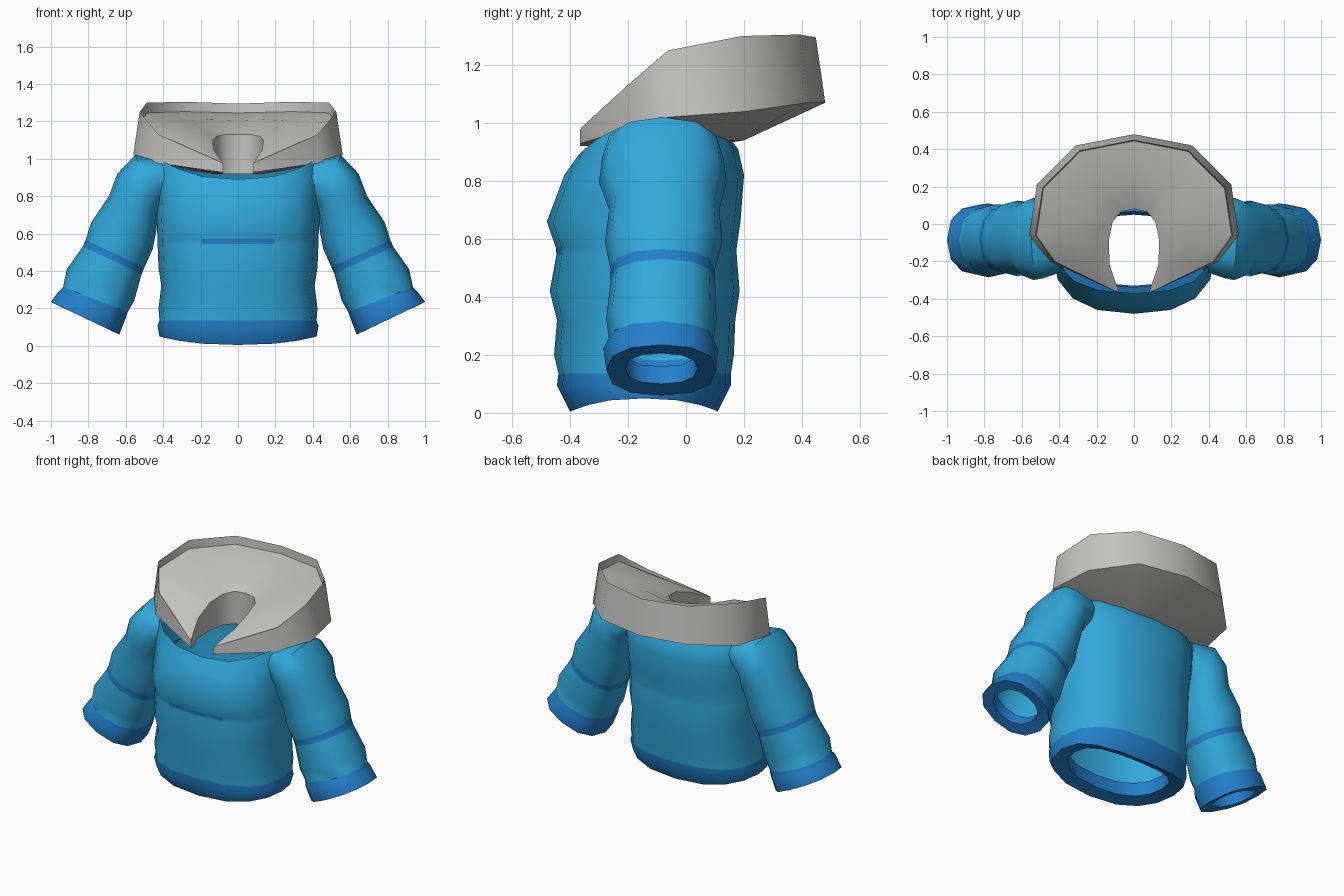
import bpy, bmesh, math
from mathutils import Vector

if "Cube" in bpy.data.objects:
    bpy.data.objects.remove(bpy.data.objects["Cube"])


def material(name, color):
    m = bpy.data.materials.new(name)
    m.diffuse_color = (*color, 1)
    m.use_nodes = True
    m.node_tree.nodes["Principled BSDF"].inputs["Base Color"].default_value = m.diffuse_color
    return m


LIGHT = material("light blue", (0.03, 0.39, 0.71))
DARK = material("dark blue", (0.017, 0.215, 0.6))
GREY = material("soft grey", (0.54, 0.54, 0.53))


def loft(name, rings, mats, rule, closed=True, caps=False, angle=40):
    """Skin a list of point rings; rule(row, centre) gives each face's material."""
    bm = bmesh.new()
    rows = [[bm.verts.new(p) for p in ring] for ring in rings]
    n = len(rows[0])
    for r in range(len(rows) - 1):
        for i in range(n if closed else n - 1):
            j = (i + 1) % n
            f = bm.faces.new((rows[r][i], rows[r][j], rows[r + 1][j], rows[r + 1][i]))
            f.material_index = rule(r, f.calc_center_median())
    if caps:
        bm.faces.new(rows[0])
        bm.faces.new(rows[-1])
    bmesh.ops.recalc_face_normals(bm, faces=bm.faces)
    me = bpy.data.meshes.new(name)
    bm.to_mesh(me)
    bm.free()
    ob = bpy.data.objects.new(name, me)
    bpy.context.collection.objects.link(ob)
    for m in mats:
        me.materials.append(m)
    bpy.ops.object.select_all(action='DESELECT')
    ob.select_set(True)
    bpy.context.view_layer.objects.active = ob
    bpy.ops.object.shade_smooth_by_angle(angle=math.radians(angle))
    return ob


def power(v, e):
    return math.copysign(abs(v) ** e, v)


# --- Torso: z, front y, back y, half width, dip at front, dip at back ---
torso_rows = [
    (0.14, -0.34, 0.07, 0.32, 0.02, 0.02),   # turned-in hem
    (0.06, -0.33, 0.05, 0.33, 0.03, 0.03),
    (0.05, -0.40, 0.11, 0.42, 0.045, 0.045),
    (0.105, -0.445, 0.155, 0.43, 0.01, 0.01),
    (0.135, -0.44, 0.155, 0.42, 0.0, 0.0),
    (0.20, -0.455, 0.165, 0.425, 0, 0),
    (0.32, -0.445, 0.17, 0.41, 0, 0),
    (0.42, -0.47, 0.185, 0.425, 0, 0),
    (0.545, -0.447, 0.175, 0.43, 0, 0),
    (0.57, -0.449, 0.175, 0.43, 0, 0),
    (0.66, -0.48, 0.188, 0.435, 0, 0),
    (0.82, -0.42, 0.20, 0.44, 0, 0),
    (0.91, -0.385, 0.18, 0.45, 0.04, 0),
    (1.00, -0.37, 0.14, 0.42, 0.11, 0.04),   # neckline
]
N = 16
torso = []
for z, yf, yb, hx, df, db in torso_rows:
    ring = []
    for i in range(N):
        a = 2 * math.pi * i / N
        s, c = math.sin(a), -math.cos(a)
        dip = df * max(0, -c) ** 2 + db * max(0, c) ** 2
        ring.append((hx * power(s, 0.82),
                     (yf + yb) / 2 + (yb - yf) / 2 * power(c, 0.82), z - dip))
    torso.append(ring)


def torso_color(row, c):
    if row < 4:
        return 1
    return 1 if row == 8 and abs(c.x) < 0.2 and c.y < -0.3 else 0


loft("torso", torso, [LIGHT, DARK], torso_color)

# --- Sleeves: upper x, z, lower x, z, front y, back y ---
sleeve_rows = [
    (0.38, 1.00, 0.36, 0.80, -0.25, 0.09),
    (0.55, 1.02, 0.42, 0.73, -0.29, 0.13),
    (0.645, 0.92, 0.43, 0.67, -0.30, 0.14),
    (0.69, 0.80, 0.44, 0.60, -0.265, 0.115),
    (0.785, 0.66, 0.455, 0.52, -0.28, 0.125),
    (0.815, 0.565, 0.50, 0.42, -0.26, 0.10),
    (0.83, 0.53, 0.515, 0.385, -0.26, 0.10),
    (0.915, 0.41, 0.555, 0.24, -0.275, 0.105),
    (0.935, 0.315, 0.59, 0.18, -0.265, 0.095),
    (0.955, 0.295, 0.60, 0.15, -0.285, 0.11),
    (1.00, 0.235, 0.635, 0.06, -0.275, 0.105),
    (0.94, 0.205, 0.70, 0.10, -0.21, 0.04),   # turned-in cuff
    (0.91, 0.27, 0.66, 0.16, -0.21, 0.04),
]
M = 12
sleeve = []
for ux, uz, lx, lz, yf, yb in sleeve_rows:
    up, low = Vector((ux, 0, uz)), Vector((lx, 0, lz))
    ring = []
    for i in range(M):
        a = 2 * math.pi * i / M
        p = (up + low) / 2 + (up - low) / 2 * power(math.cos(a), 0.85)
        p.y = (yf + yb) / 2 + (yb - yf) / 2 * power(math.sin(a), 0.85)
        ring.append(p)
    sleeve.append(ring)
sleeves = loft("sleeves", sleeve, [LIGHT, DARK], lambda r, c: int(r == 5 or r >= 8))
sleeves.modifiers.new("mirror", 'MIRROR')

# --- Hood: outer x, y, bottom z, rim z, neck hole x, y, z from back to front ---
hood_rows = [
    (0.00, 0.48, 1.07, 1.295, 0.00, 0.08, 1.13),
    (0.31, 0.42, 1.07, 1.305, 0.07, 0.065, 1.13),
    (0.52, 0.21, 1.04, 1.30, 0.115, 0.01, 1.12),
    (0.56, -0.06, 1.02, 1.25, 0.135, -0.09, 1.10),
    (0.45, -0.20, 0.98, 1.13, 0.13, -0.22, 1.05),
    (0.10, -0.36, 0.93, 0.985, 0.08, -0.365, 0.975),
]


def hood_section(x, y, zb, zt, hx, hy, hz):
    outer, hole = Vector((x, y, zb)), Vector((hx, hy, hz))
    under = outer.lerp(Vector((hx, hy, zb)), 0.7)
    under.z = min(zb, 0.94)
    rim = outer.lerp(hole, 0.08)
    rim.z = zt
    lip = outer.lerp(hole, 0.09)
    lip.z = zt - (zt - hz) * 0.3
    mid = lip.lerp(hole, 0.6)
    mid.z += (lip.z - hz) * 0.25
    neck = hole.copy()
    neck.z = 0.92
    return [under, outer, rim, lip, mid, hole, neck]


half = [hood_section(*r) for r in hood_rows]
mirrored = [[Vector((-p.x, p.y, p.z)) for p in s] for s in reversed(half[1:])]
loft("hood", [s + [] for s in mirrored + half], [GREY], lambda r, c: 0,
     closed=True, caps=True, angle=50)
